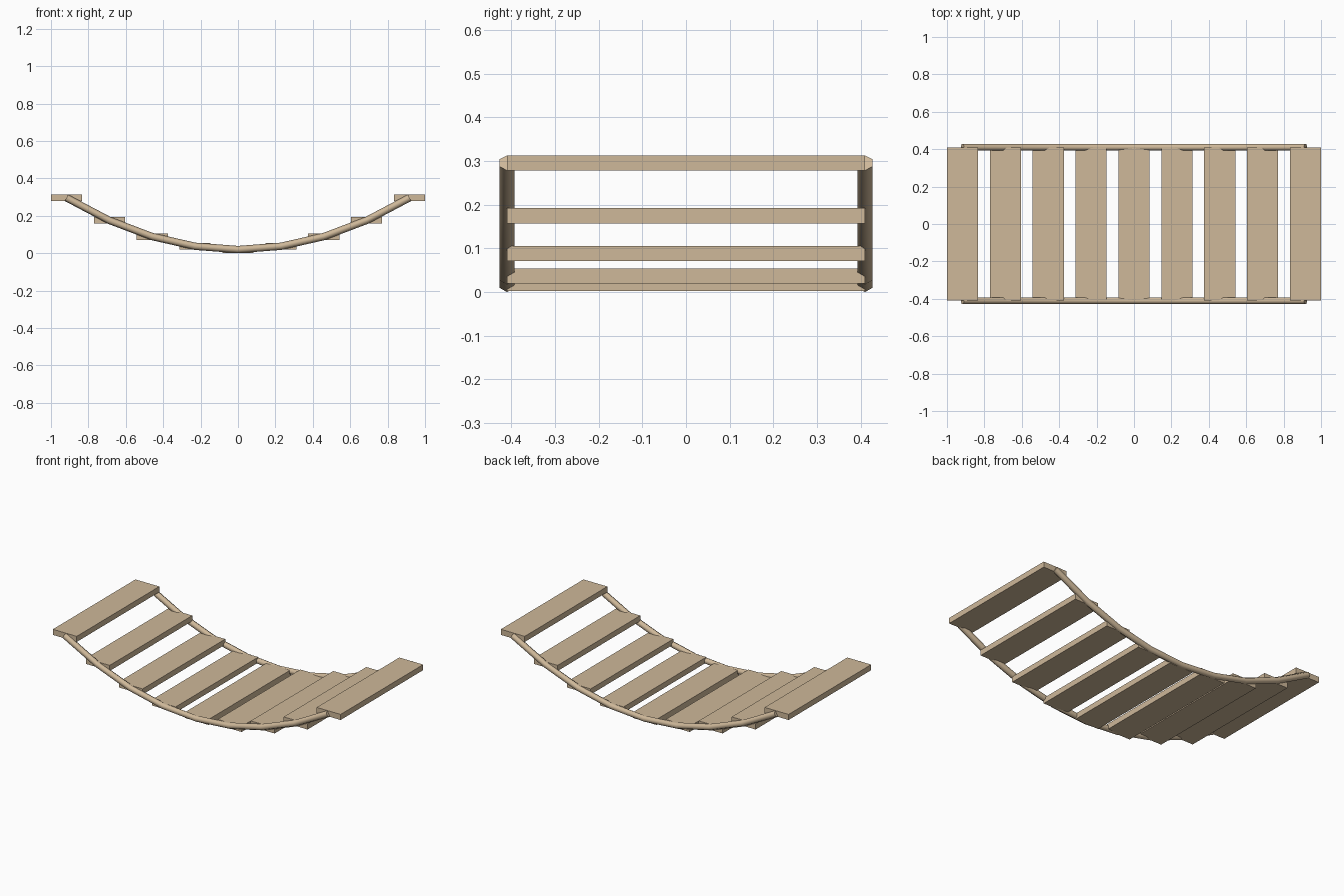
import bpy, bmesh, math
from mathutils import Vector, Matrix

if "Cube" in bpy.data.objects:
    bpy.data.objects.remove(bpy.data.objects["Cube"])

COUNT, SPAN, DROP, LOW = 9, 0.917, 0.2765, 0.0195
PLANK = (0.166, 0.82, 0.035)
ROPE_Y, ROPE_R, SIDES = 0.41, 0.0195, 6

wood = bpy.data.materials.new("tan_wood")
wood.diffuse_color = (0.62, 0.48, 0.32, 1)
wood.use_nodes = True
wood.node_tree.nodes["Principled BSDF"].inputs["Base Color"].default_value = wood.diffuse_color


def sag(i):
    """Point i on the hanging parabola."""
    t = 2 * i / (COUNT - 1) - 1
    return Vector((SPAN * t, 0, LOW + DROP * t * t))


def add_object(name, bm):
    bmesh.ops.recalc_face_normals(bm, faces=bm.faces)
    mesh = bpy.data.meshes.new(name)
    bm.to_mesh(mesh)
    bm.free()
    mesh.materials.append(wood)
    obj = bpy.data.objects.new(name, mesh)
    bpy.context.collection.objects.link(obj)
    return obj


points = [sag(i) for i in range(COUNT)]

# Level planks following the sag
for i, p in enumerate(points):
    bm = bmesh.new()
    bmesh.ops.create_cube(bm, size=1, matrix=Matrix.Translation(p) @ Matrix.Diagonal((*PLANK, 1)))
    add_object(f"plank_{i + 1}", bm)

# Six-sided side ropes swept through the plank centres
for name, y in (("front_rope", -ROPE_Y), ("back_rope", ROPE_Y)):
    bm = bmesh.new()
    rings = []
    for i, p in enumerate(points):
        tangent = (points[min(i + 1, COUNT - 1)] - points[max(i - 1, 0)]).normalized()
        up = Vector((-tangent.z, 0, tangent.x))
        ring = []
        for k in range(SIDES):
            a = 2 * math.pi * k / SIDES
            offset = up * math.cos(a) + Vector((0, math.sin(a), 0))
            ring.append(bm.verts.new(p + Vector((0, y, 0)) + offset * ROPE_R))
        rings.append(ring)
    for a, b in zip(rings, rings[1:]):
        for k in range(SIDES):
            n = (k + 1) % SIDES
            bm.faces.new((a[k], a[n], b[n], b[k])).smooth = True
    for ring in (rings[0], rings[-1]):
        cap = bm.faces.new(ring)
        for edge in cap.edges:
            edge.smooth = False
    add_object(name, bm)
